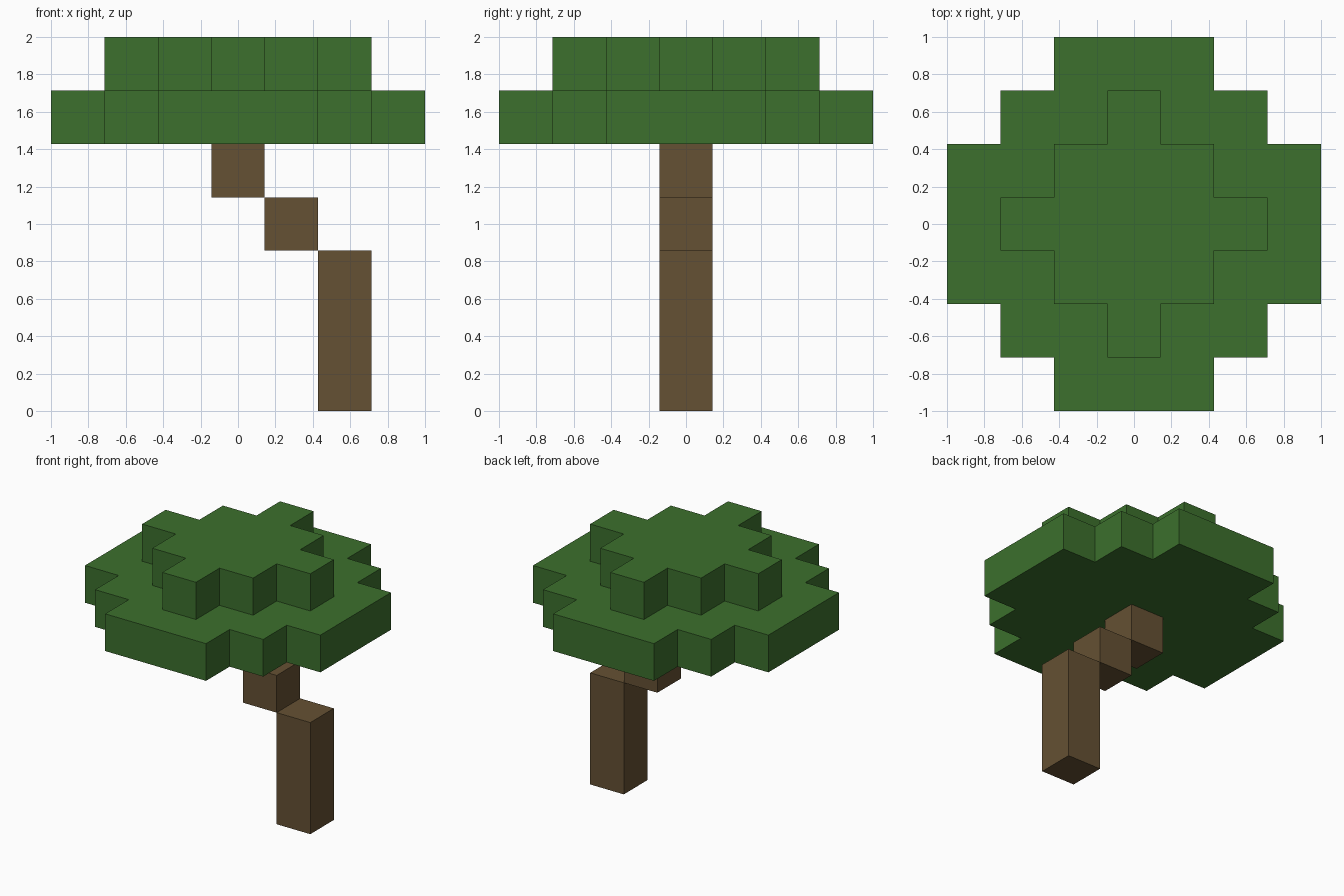
import bpy
import bmesh
from mathutils import Matrix, Vector

cube = bpy.data.objects.get("Cube")
if cube:
    bpy.data.objects.remove(cube, do_unlink=True)

U = 2 / 7  # one block


def make_material(name, rgb):
    mat = bpy.data.materials.new(name)
    mat.use_nodes = True
    color = (*rgb, 1)
    mat.diffuse_color = color
    mat.node_tree.nodes["Principled BSDF"].inputs["Base Color"].default_value = color
    return mat


def prism(name, outline, bottom, height, mat):
    """Extrude an outline upward; all measures in blocks."""
    bm = bmesh.new()
    base = bm.faces.new([bm.verts.new((x * U, y * U, bottom * U)) for x, y in outline])
    top = bmesh.ops.extrude_face_region(bm, geom=[base], use_keep_orig=True)["geom"]
    moved = [v for v in top if isinstance(v, bmesh.types.BMVert)]
    bmesh.ops.translate(bm, verts=moved, vec=(0, 0, height * U))
    bmesh.ops.recalc_face_normals(bm, faces=bm.faces)
    mesh = bpy.data.meshes.new(name)
    bm.to_mesh(mesh)
    bm.free()
    mesh.materials.append(mat)
    obj = bpy.data.objects.new(name, mesh)
    bpy.context.collection.objects.link(obj)
    return obj


def stepped_outline(reach):
    """One stepped corner, turned around the centre four times."""
    a, b, c = reach, reach - 1, reach - 2
    corner = [(a, c), (b, c), (b, b), (c, b), (c, a)]
    points = []
    for turn in range(4):
        rot = Matrix.Rotation(turn * 1.5707963, 2)
        points += [rot @ Vector(p) for p in corner]
    return points


def square(x):
    return [(x - .5, -.5), (x + .5, -.5), (x + .5, .5), (x - .5, .5)]


leaf = make_material("leaf green", (0.045, 0.162, 0.026))
bark = make_material("bark brown", (0.130, 0.082, 0.033))

# Trunk, stepping sideways as it rises
prism("trunk_base", square(2), 0, 3, bark)
prism("trunk_middle", square(1), 3, 1, bark)
prism("trunk_top", square(0), 4, 1, bark)

# Canopy layers
prism("canopy_lower", stepped_outline(3.5), 5, 1, leaf)
prism("canopy_upper", stepped_outline(2.5), 6, 1, leaf)
